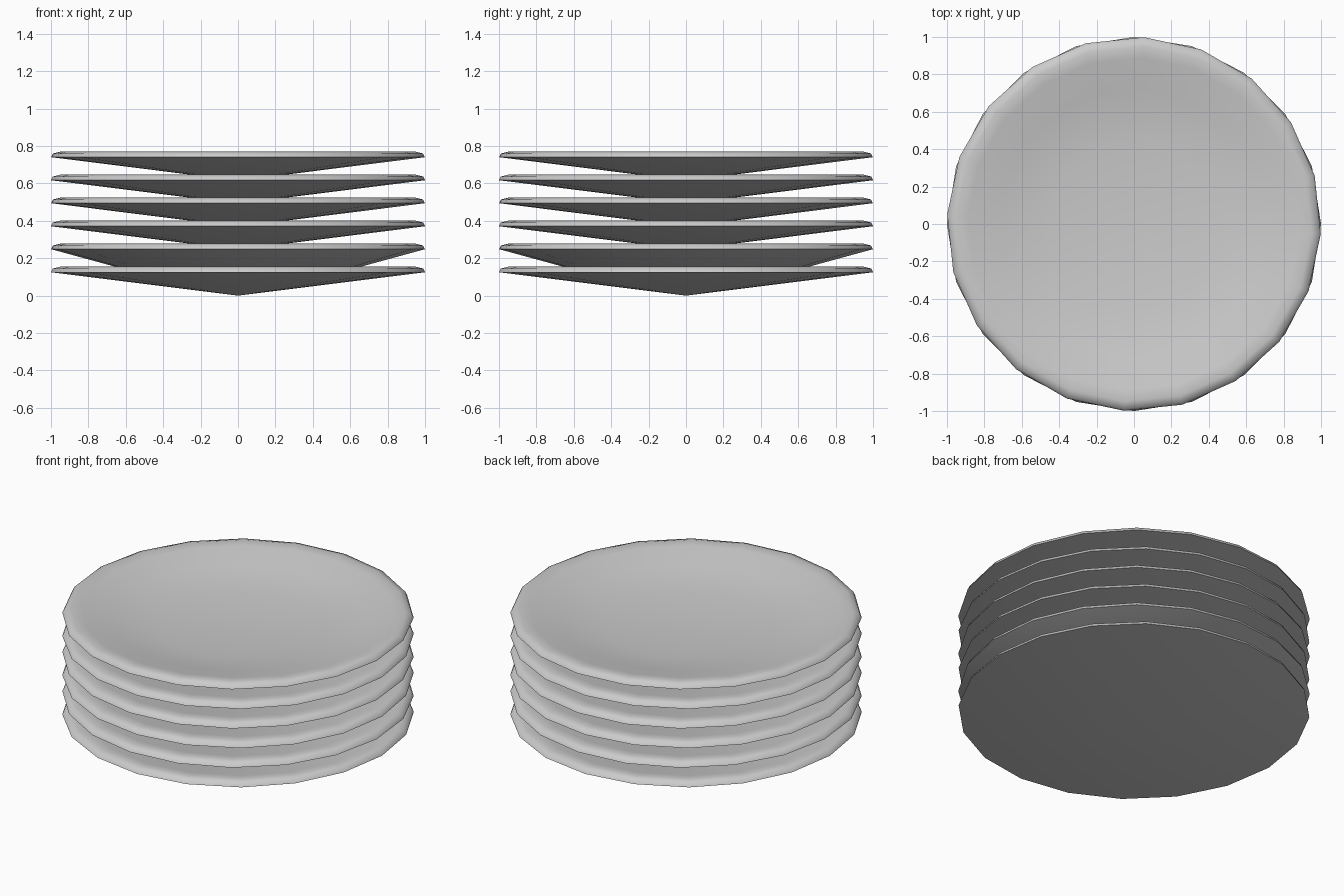
import bpy, bmesh, math

if "Cube" in bpy.data.objects:
    bpy.data.objects.remove(bpy.data.objects["Cube"])

SIDES = 20
STEP = 0.123

# Rim and dish, from the lower rim edge up and inwards (radius, height)
DISH = [(1.0, 0.125), (0.99, 0.145), (0.95, 0.155), (0.89, 0.147),
        (0.72, 0.105), (0.45, 0.068), (0.0, 0.065)]
# Underside, from the centre outwards
CONE_BASE = [(0.0, 0.0)]
FOOT_BASE = [(0.0, 0.005), (0.56, 0.005)]


def plate(name, base, z, turn):
    bm = bmesh.new()
    rings = []
    for r, h in base + DISH:
        if r == 0:
            rings.append([bm.verts.new((0, 0, z + h))])
        else:
            rings.append([bm.verts.new((r * math.cos(turn + math.tau * k / SIDES),
                                        r * math.sin(turn + math.tau * k / SIDES),
                                        z + h)) for k in range(SIDES)])
    for a, b in zip(rings, rings[1:]):
        for k in range(SIDES):
            n = (k + 1) % SIDES
            if len(a) == 1:
                bm.faces.new((a[0], b[n], b[k]))
            elif len(b) == 1:
                bm.faces.new((a[k], a[n], b[0]))
            else:
                bm.faces.new((a[k], a[n], b[n], b[k]))
    bmesh.ops.recalc_face_normals(bm, faces=bm.faces[:])
    mesh = bpy.data.meshes.new(name)
    bm.to_mesh(mesh)
    bm.free()
    ob = bpy.data.objects.new(name, mesh)
    bpy.context.collection.objects.link(ob)
    bpy.ops.object.select_all(action='DESELECT')
    ob.select_set(True)
    bpy.context.view_layer.objects.active = ob
    bpy.ops.object.shade_smooth_by_angle(angle=math.radians(50))


# Stack of six plates, slightly turned; the second has a flat foot
for i in range(6):
    plate(f"plate_{i + 1}", FOOT_BASE if i == 1 else CONE_BASE,
          i * STEP, math.radians(-3 if i % 2 else 0))
